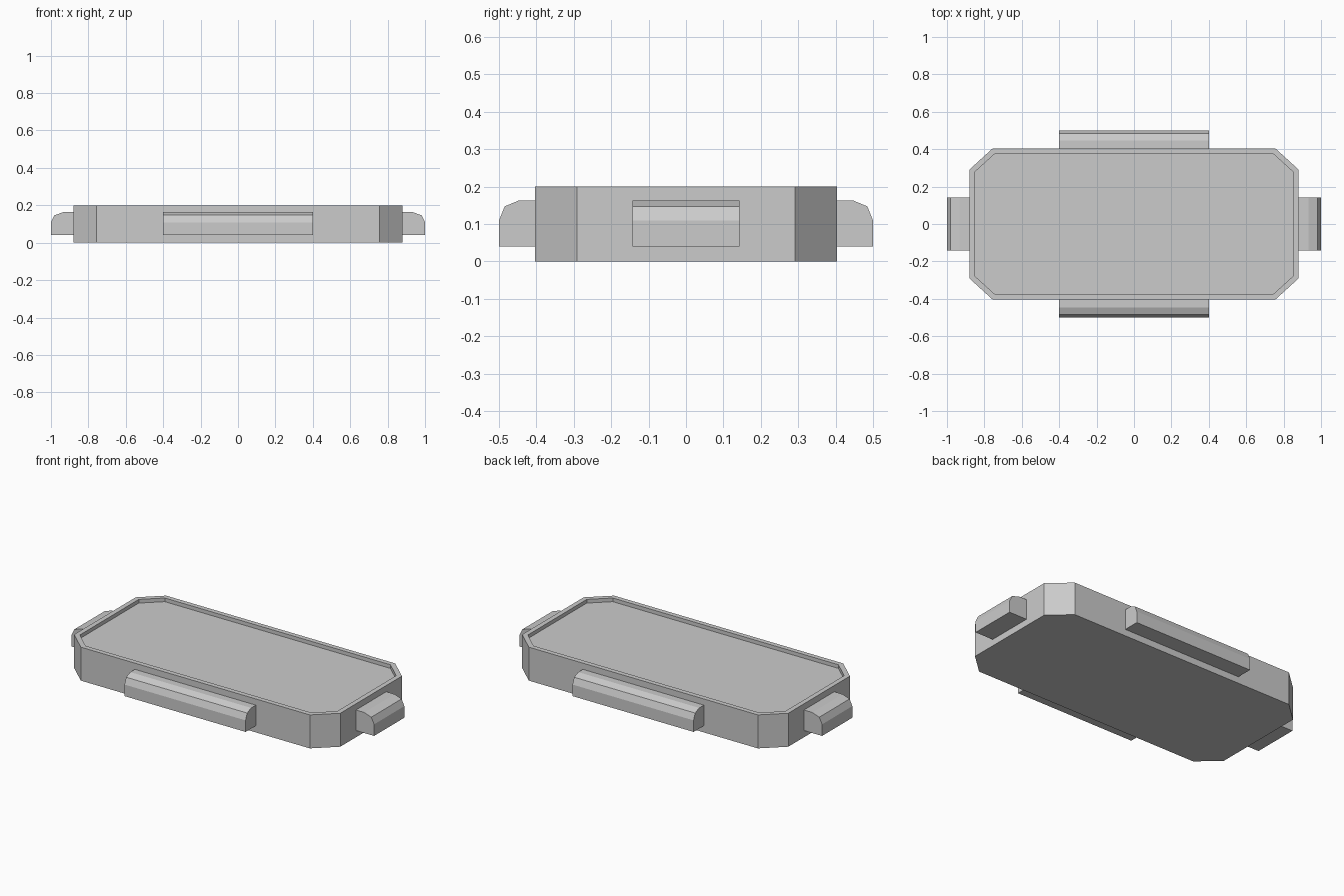
import bpy, bmesh
from mathutils import Matrix
from math import pi

if "Cube" in bpy.data.objects:
    bpy.data.objects.remove(bpy.data.objects["Cube"])


def finish(name, bm):
    bmesh.ops.recalc_face_normals(bm, faces=bm.faces)
    mesh = bpy.data.meshes.new(name)
    bm.to_mesh(mesh)
    bm.free()
    obj = bpy.data.objects.new(name, mesh)
    bpy.context.collection.objects.link(obj)
    return obj


def extrude_profile(bm, points, offset):
    face = bm.faces.new([bm.verts.new(p) for p in points])
    out = bmesh.ops.extrude_face_region(bm, geom=[face])["geom"]
    bmesh.ops.translate(bm, vec=offset,
                        verts=[v for v in out if isinstance(v, bmesh.types.BMVert)])
    return [f for f in out if isinstance(f, bmesh.types.BMFace)][0]


# Tray body: octagonal slab with a thin raised rim around a sunken top
X, Y, CX, CY, H = 0.88, 0.403, 0.757, 0.291, 0.2
RIM, DEPTH = 0.029, 0.022
outline = [(X, -CY), (X, CY), (CX, Y), (-CX, Y),
           (-X, CY), (-X, -CY), (-CX, -Y), (CX, -Y)]
bm = bmesh.new()
top = extrude_profile(bm, [(x, y, 0) for x, y in outline], (0, 0, H))
bm.normal_update()
bmesh.ops.inset_region(bm, faces=[top], thickness=RIM, use_even_offset=True)
floor = bmesh.ops.extrude_face_region(bm, geom=[top])["geom"]
bmesh.ops.translate(bm, vec=(0, 0, -DEPTH),
                    verts=[v for v in floor if isinstance(v, bmesh.types.BMVert)])
if top.is_valid:
    bmesh.ops.delete(bm, geom=[top], context='FACES_ONLY')
finish("tray_body", bm)


# Grip handles: rounded-shoulder profile swept along each side of the tray
def handle(name, inner, outer, half_width, angle):
    d = outer - inner
    profile = [(inner, 0.04), (outer, 0.04), (outer, 0.109),
               (outer - 0.155 * d, 0.147), (outer - 0.55 * d, 0.163), (inner, 0.163)]
    bm = bmesh.new()
    extrude_profile(bm, [(r, -half_width, z) for r, z in profile],
                    (0, 2 * half_width, 0))
    bmesh.ops.transform(bm, matrix=Matrix.Rotation(angle, 4, 'Z'), verts=bm.verts)
    finish(name, bm)


handle("right_handle", X, 1.0, 0.143, 0)
handle("back_handle", Y, 0.5, 0.4, pi / 2)
handle("left_handle", X, 1.0, 0.143, pi)
handle("front_handle", Y, 0.5, 0.4, -pi / 2)
